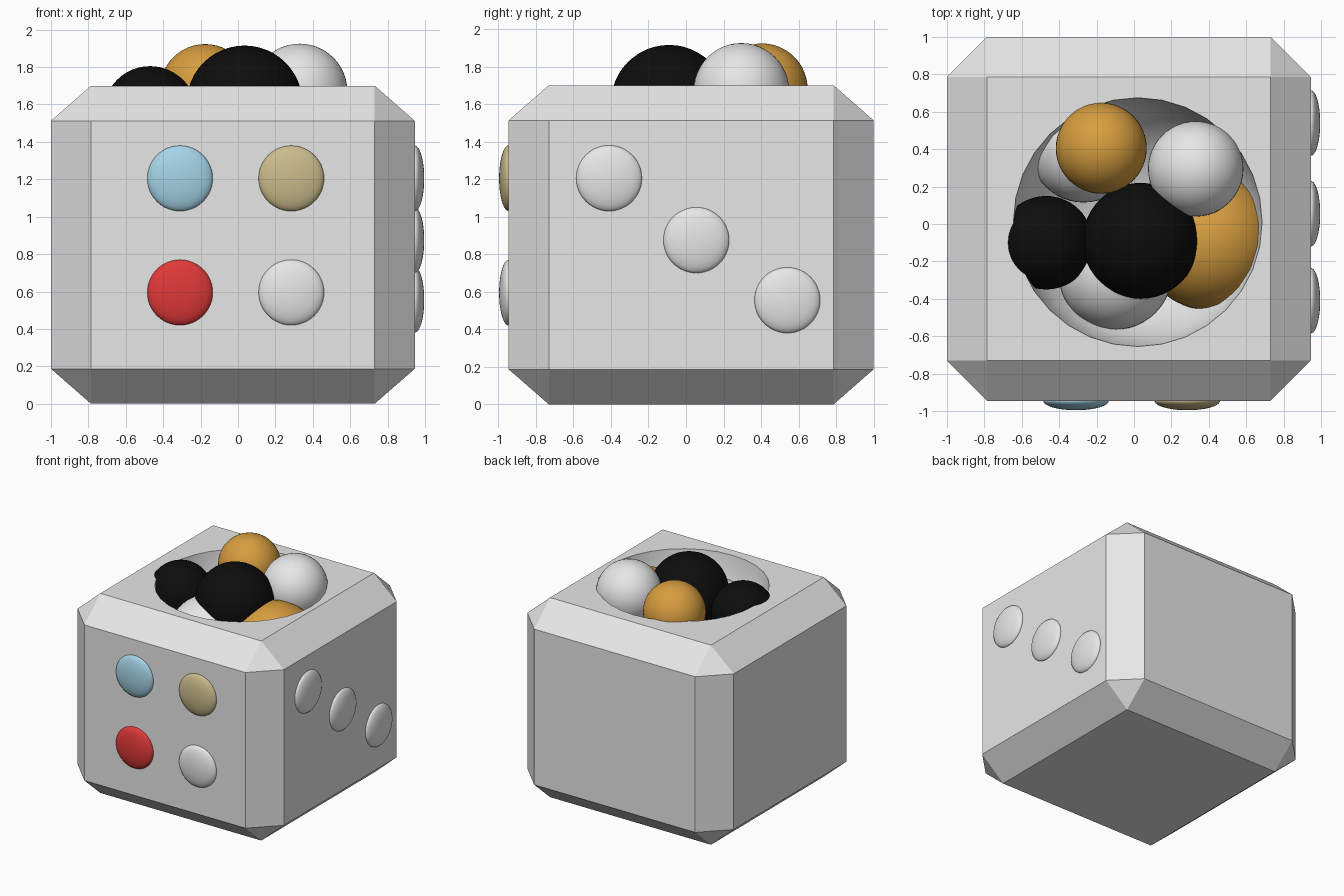
import bpy
import math

cube = bpy.data.objects.get("Cube")
if cube:
    bpy.data.objects.remove(cube, do_unlink=True)


def material(name, rgb):
    mat = bpy.data.materials.new(name)
    mat.use_nodes = True
    mat.diffuse_color = (*rgb, 1)
    mat.node_tree.nodes["Principled BSDF"].inputs["Base Color"].default_value = (*rgb, 1)
    return mat


WHITE = material("white", (0.8, 0.8, 0.8))
BLACK = material("black", (0.004, 0.004, 0.004))
ORANGE = material("orange", (0.68, 0.34, 0.05))
BLUE = material("light_blue", (0.40, 0.70, 0.85))
TAN = material("tan", (0.60, 0.50, 0.26))
RED = material("red", (0.75, 0.04, 0.04))


def apply_modifier(obj, mod):
    bpy.context.view_layer.objects.active = obj
    bpy.ops.object.modifier_apply(modifier=mod.name)


def ball(name, centre, radius, mat, flat=(1, 1, 1), segments=48):
    """Smooth sphere, optionally flattened along one axis."""
    bpy.ops.mesh.primitive_uv_sphere_add(
        segments=segments, ring_count=segments // 2, radius=radius, location=centre)
    obj = bpy.context.object
    obj.name = name
    obj.scale = flat
    bpy.ops.object.transform_apply(location=False, rotation=False, scale=True)
    bpy.ops.object.shade_smooth()
    obj.data.materials.append(mat)
    return obj


# Chamfered block: bevelled as a unit cube, then stretched to size
bpy.ops.mesh.primitive_cube_add(size=1)
body = bpy.context.object
body.name = "block_body"
body.data.materials.append(WHITE)
bevel = body.modifiers.new("chamfer", "BEVEL")
bevel.width = 0.11
bevel.segments = 1
apply_modifier(body, bevel)
body.scale = (1.945, 1.945, 1.70)
body.location = (-0.0275, 0.0275, 0.85)
bpy.ops.object.transform_apply(location=True, rotation=False, scale=True)

# Round bowl scooped from the top
cutter = ball("bowl_cutter", (0.02, 0.01, 1.70), 0.665, WHITE, segments=32)
cutter.hide_render = True
scoop = body.modifiers.new("bowl", "BOOLEAN")
scoop.operation = "DIFFERENCE"
scoop.solver = "EXACT"
scoop.object = cutter
apply_modifier(body, scoop)
bpy.data.objects.remove(cutter, do_unlink=True)
bpy.ops.object.select_all(action="DESELECT")
body.select_set(True)
bpy.context.view_layer.objects.active = body
bpy.ops.object.shade_smooth_by_angle(angle=math.radians(20))

# Balls heaped in the bowl
ball("black_ball_middle", (0.035, -0.09, 1.605), 0.31, BLACK)
ball("black_ball_side", (-0.47, -0.10, 1.555), 0.25, BLACK)
ball("orange_ball_top", (-0.175, 0.405, 1.68), 0.243, ORANGE)
ball("orange_ball_low", (0.40, -0.09, 1.31), 0.37, ORANGE)
ball("white_ball_top", (0.33, 0.295, 1.67), 0.255, WHITE)
ball("white_ball_back", (-0.27, 0.40, 1.33), 0.285, WHITE)
ball("white_ball_front", (-0.10, -0.26, 1.36), 0.305, WHITE)

# Four domed buttons on the front
for name, x, z, mat in (("blue_button", -0.31, 1.205, BLUE),
                        ("tan_button", 0.285, 1.205, TAN),
                        ("red_button", -0.31, 0.595, RED),
                        ("white_button", 0.285, 0.595, WHITE)):
    ball(name, (x, -0.945, z), 0.175, mat, flat=(1, 0.29, 1))

# Diagonal row of three domed buttons on the +x side
for name, y, z in (("side_button_upper", -0.41, 1.205),
                   ("side_button_middle", 0.055, 0.875),
                   ("side_button_lower", 0.54, 0.555)):
    ball(name, (0.945, y, z), 0.175, WHITE, flat=(0.29, 1, 1))
